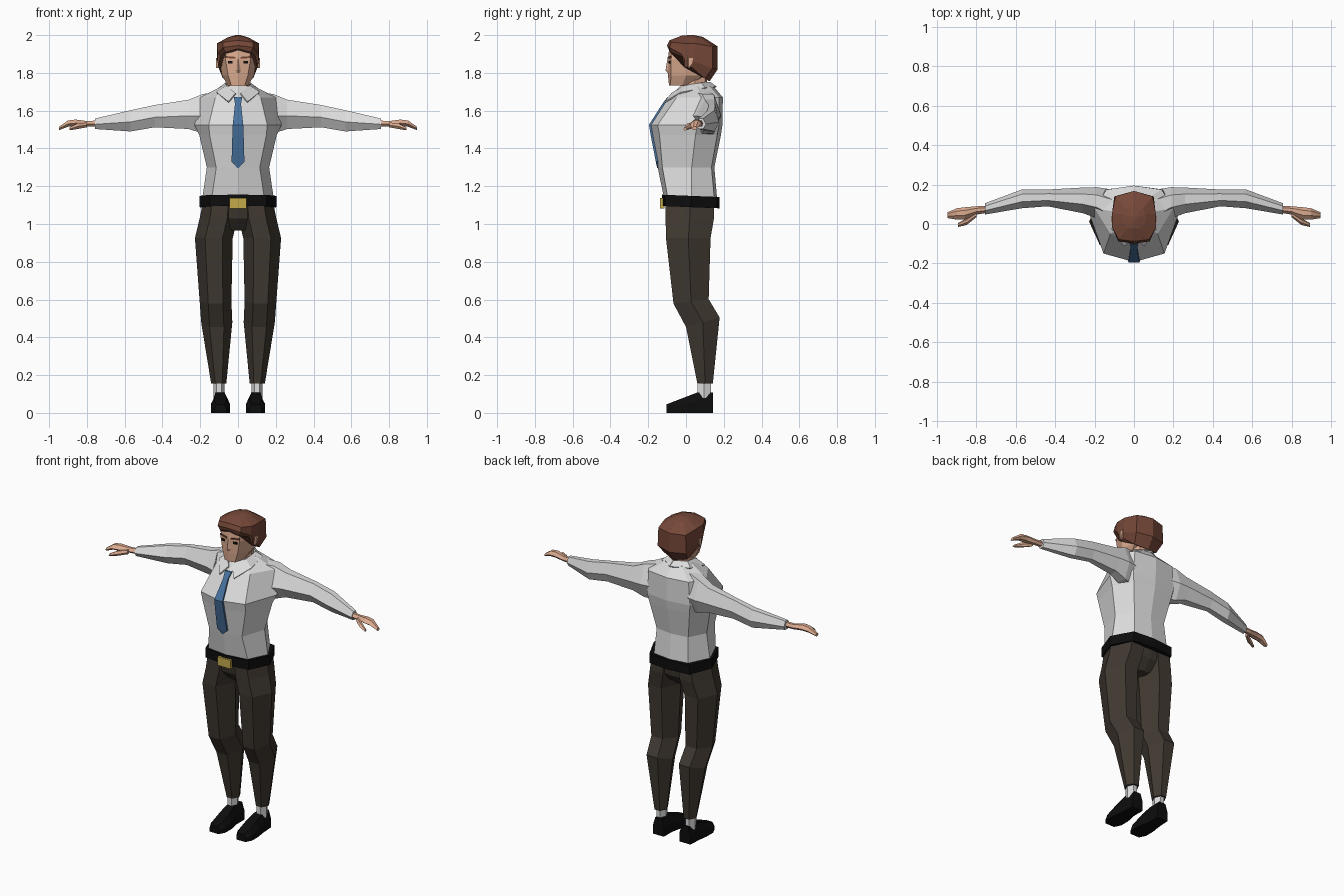
import bpy, bmesh

def mat(name, r, g, b):
    m = bpy.data.materials.new(name)
    m.diffuse_color = (r, g, b, 1)
    return m

SHIRT = mat("shirt_white", .72, .72, .72)
TROUSER = mat("trouser_brown", .052, .041, .031)
BLACK = mat("leather_black", .004, .004, .004)
GOLD = mat("buckle_gold", .56, .41, .07)
BLUE = mat("tie_blue", .065, .17, .35)
SKIN = mat("skin", .72, .41, .28)
HAIR = mat("hair_brown", .18, .065, .04)

def make(name, verts, faces, material):
    me = bpy.data.meshes.new(name)
    me.from_pydata(verts, [], faces)
    bm = bmesh.new()
    bm.from_mesh(me)
    bmesh.ops.recalc_face_normals(bm, faces=bm.faces)
    bm.to_mesh(me)
    bm.free()
    me.materials.append(material)
    ob = bpy.data.objects.new(name, me)
    bpy.context.collection.objects.link(ob)
    return ob

def loft(name, rings, material, sx=1):
    """Closed skin over equal rings of points, capped at both ends."""
    n = len(rings[0])
    verts = [(sx * p[0], p[1], p[2]) for r in rings for p in r]
    faces = [(i * n + j, i * n + (j + 1) % n, (i + 1) * n + (j + 1) % n, (i + 1) * n + j)
             for i in range(len(rings) - 1) for j in range(n)]
    faces += [tuple(range(n)), tuple(range(len(verts) - n, len(verts)))]
    return make(name, verts, faces, material)

def mirrored(half):
    """Half outline from front centre to back centre -> full ring."""
    return half + [(-x, y, z) for x, y, z in half[-2:0:-1]]

def level(z, *pts):
    return mirrored([(x, y, z) for x, y in pts])

def hex_z(x0, x1, y0, y1, z, tilt=0):
    """Horizontal hexagon; tilt raises the back edge."""
    w, m = x1 - x0, (y0 + y1) / 2
    return [(x0, m, z), (x0 + .27 * w, y0, z - tilt), (x0 + .73 * w, y0, z - tilt),
            (x1, m, z), (x0 + .73 * w, y1, z + tilt), (x0 + .27 * w, y1, z + tilt)]

def hex_x(x, y0, y1, z0, z1):
    """Upright hexagon across an arm or hand."""
    w, m = y1 - y0, z0 + .45 * (z1 - z0)
    return [(x, y0, m), (x, y0 + .35 * w, z1), (x, y0 + .75 * w, z1),
            (x, y1, m), (x, y0 + .75 * w, z0), (x, y0 + .35 * w, z0)]

def box(name, x0, x1, y0, y1, z0, z1, material):
    return loft(name, [[(x0, y0, z), (x1, y0, z), (x1, y1, z), (x0, y1, z)] for z in (z0, z1)], material)

# shirt body
loft("shirt_torso", [
    level(1.13, (0, -.115), (.14, -.095), (.19, .03), (.12, .15), (0, .165)),
    level(1.30, (0, -.15), (.115, -.125), (.165, .03), (.11, .135), (0, .15)),
    level(1.47, (0, -.182), (.15, -.14), (.205, .05), (.14, .165), (0, .185)),
    level(1.525, (0, -.193), (.155, -.15), (.23, .06), (.15, .175), (0, .193)),
    level(1.67, (0, -.095), (.12, -.05), (.20, .08), (.14, .175), (0, .195)),
    level(1.73, (0, -.03), (.055, -.02), (.085, .06), (.06, .125), (0, .145)),
], SHIRT)

# folded collar, open at the front
up = [(.012, -.075, 1.69), (.06, -.01, 1.73), (.065, .08, 1.745), (0, .125, 1.75)]
low = [(.05, -.112, 1.645), (.112, -.025, 1.695), (.10, .10, 1.718), (0, .16, 1.725)]
for sx, side in ((1, "right"), (-1, "left")):
    ob = make("collar_" + side, [(sx * x, y, z) for x, y, z in up + low],
              [(i, i + 1, i + 5, i + 4) for i in range(3)], SHIRT)
    mod = ob.modifiers.new("thickness", "SOLIDIFY")
    mod.thickness = .008
    mod.offset = 0

# tie following the chest
tie = [(1.672, .022, -.098), (1.635, .016, -.126), (1.525, .028, -.196),
       (1.47, .030, -.187), (1.33, .034, -.160), (1.297, .004, -.153)]
loft("tie", [[(-w, y, z), (w, y, z), (w, y + .012, z), (-w, y + .012, z)] for z, w, y in tie], BLUE)

# belt and buckle
belt = [(0, -.128), (.15, -.11), (.203, .03), (.14, .165), (0, .178)]
loft("belt", [mirrored([(x, y, z - .04 * y) for x, y in belt]) for z in (1.09, 1.15)], BLACK)
box("belt_buckle", -.045, .045, -.138, -.115, 1.083, 1.138, GOLD)

# trouser seat joining the legs
loft("trouser_seat", [
    level(1.12, (0, -.115), (.13, -.10), (.175, .03), (.12, .145), (0, .155)),
    level(1.03, (0, -.095), (.11, -.085), (.15, .03), (.11, .135), (0, .14)),
    level(.965, (0, -.04), (.03, -.03), (.05, .03), (.03, .08), (0, .09)),
], TROUSER)

# head and neck
loft("neck", [
    level(1.66, (0, -.05), (.045, -.035), (.065, .04), (.04, .10), (0, .11)),
    level(1.80, (0, -.01), (.045, .0), (.06, .05), (.04, .10), (0, .11)),
], SKIN)
loft("head", [
    level(1.732, (0, -.09), (.035, -.082), (.052, -.02), (.04, .02), (0, .03)),
    level(1.785, (0, -.095), (.052, -.08), (.085, .0), (.07, .09), (0, .11)),
    level(1.87, (0, -.096), (.066, -.08), (.097, .0), (.08, .11), (0, .13)),
    level(1.94, (0, -.088), (.062, -.075), (.09, .0), (.07, .11), (0, .13)),
    level(1.97, (0, -.05), (.04, -.04), (.06, .02), (.04, .08), (0, .09)),
], SKIN)
loft("nose", [[(-w, -.088, z), (0, y, z), (w, -.088, z)]
              for z, w, y in ((1.875, .010, -.098), (1.815, .018, -.108), (1.80, .014, -.098))], SKIN)

# hair cap with sideburns
hair = [
    [(0, -.094, 1.928), (.066, -.084, 1.91), (.094, -.02, 1.885), (.103, -.008, 1.83),
     (.104, .03, 1.83), (.08, .10, 1.77), (0, .125, 1.755)],
    [(0, -.100, 1.945), (.080, -.088, 1.935), (.108, -.025, 1.90), (.109, -.008, 1.87),
     (.112, .04, 1.86), (.10, .14, 1.825), (0, .168, 1.82)],
    [(0, -.088, 1.972), (.078, -.078, 1.963), (.110, -.02, 1.957), (.112, .01, 1.955),
     (.112, .05, 1.955), (.095, .14, 1.94), (0, .168, 1.94)],
    [(0, -.02, 1.998), (.03, -.02, 1.992), (.055, .0, 1.985), (.06, .02, 1.985),
     (.06, .05, 1.985), (.045, .08, 1.985), (0, .09, 1.99)],
    [(0, .02, 2.0), (.01, .02, 2.0), (.015, .025, 2.0), (.015, .03, 2.0),
     (.015, .035, 2.0), (.01, .04, 2.0), (0, .04, 2.0)],
]
loft("hair", [mirrored(r) for r in hair], HAIR)

for sx, side in ((1, "right"), (-1, "left")):
    # sleeves, hands and thumbs
    loft("sleeve_" + side, [hex_x(*a) for a in (
        (.11, -.03, .175, 1.47, 1.70), (.19, .03, .187, 1.48, 1.687), (.26, .055, .185, 1.503, 1.658),
        (.44, .09, .175, 1.512, 1.63), (.57, .08, .175, 1.49, 1.602), (.758, .048, .105, 1.503, 1.558))],
        SHIRT, sx)
    loft("hand_" + side, [hex_x(*a) for a in (
        (.74, .058, .092, 1.515, 1.548), (.80, .048, .09, 1.515, 1.545), (.86, .022, .085, 1.518, 1.553),
        (.90, .022, .08, 1.515, 1.548), (.947, .03, .06, 1.497, 1.515))], SKIN, sx)
    loft("thumb_" + side, [hex_x(*a) for a in (
        (.80, .035, .06, 1.512, 1.538), (.85, -.005, .03, 1.503, 1.532), (.893, -.015, .005, 1.496, 1.51))],
        SKIN, sx)

    # trouser legs
    loft("trouser_leg_" + side, [hex_z(*a) for a in (
        (.0, .185, -.108, .15, 1.12), (.003, .203, -.108, .148, 1.03), (.028, .228, -.106, .13, .925),
        (.035, .203, -.066, .12, .59, .012), (.03, .195, .0, .178, .48, .025), (.062, .142, .06, .142, .155))],
        TROUSER, sx)

    # socks and shoes
    loft("sock_" + side, [hex_z(.072, .13, .06, .132, z) for z in (.08, .17)], SHIRT, sx)
    shoe = [(.142, .055, .130, .108), (.06, .055, .135, .108), (.0, .042, .144, .085),
            (-.065, .042, .144, .06), (-.104, .062, .125, .045)]
    loft("shoe_" + side, [[(a, y, .0), (b, y, .0), (b, y, .55 * h), (b - .2 * (b - a), y, h),
                           (a + .2 * (b - a), y, h), (a, y, .55 * h)] for y, a, b, h in shoe], BLACK, sx)

    # face details
    loft("eye_" + side, [[(.028, -.092, z), (.053, -.087, z), (.053, -.080, z), (.028, -.085, z)]
                         for z in (1.850, 1.864)], BLACK, sx)
    loft("eyebrow_" + side, [[(.014, -.097, z - .004), (.068, -.083, z), (.068, -.075, z), (.014, -.089, z - .004)]
                             for z in (1.879, 1.889)], HAIR, sx)
    loft("ear_" + side, [[(.09, y0, z), (.116, y0 + .012, z), (.116, y1, z), (.09, y1, z)]
                         for z, y0, y1 in ((1.825, .005, .02), (1.85, .0, .032), (1.88, .0, .038))], SKIN, sx)
